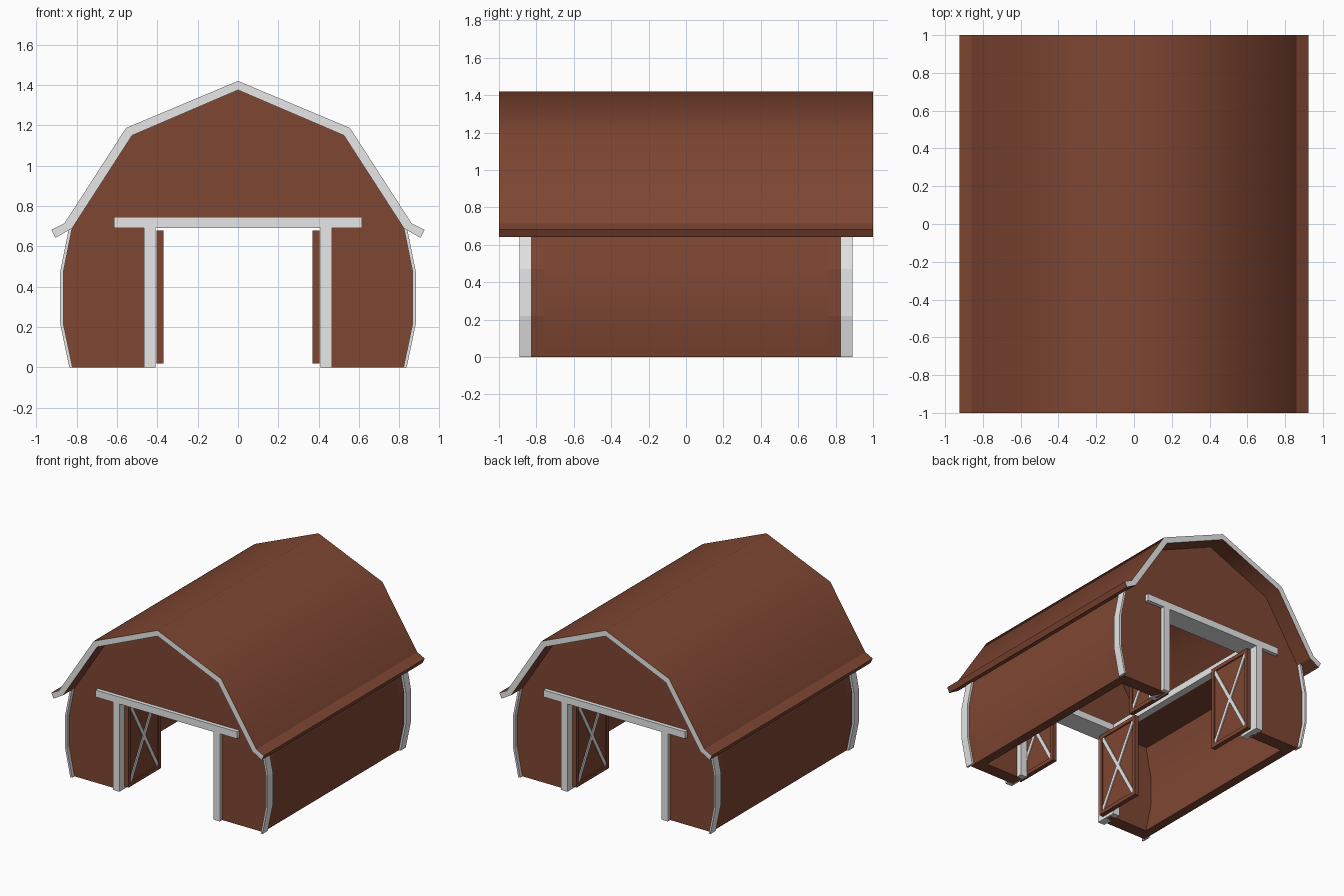
import bpy, bmesh, math
from mathutils import Matrix, Vector

if "Cube" in bpy.data.objects:
    bpy.data.objects.remove(bpy.data.objects["Cube"])


def material(name, rgb):
    m = bpy.data.materials.new(name)
    m.diffuse_color = (*rgb, 1)
    m.use_nodes = True
    m.node_tree.nodes["Principled BSDF"].inputs["Base Color"].default_value = m.diffuse_color
    return m


BROWN = material("barn brown", (0.21, 0.061, 0.032))
GREY = material("trim grey", (0.8, 0.8, 0.8))


def finish(bm, name, *mats):
    bmesh.ops.recalc_face_normals(bm, faces=bm.faces[:])
    me = bpy.data.meshes.new(name)
    bm.to_mesh(me)
    bm.free()
    for m in mats:
        me.materials.append(m)
    ob = bpy.data.objects.new(name, me)
    bpy.context.collection.objects.link(ob)
    return ob


def prism(pts, y0, y1):
    """Closed x/z profile extruded along y."""
    bm = bmesh.new()
    f = bm.faces.new([bm.verts.new((x, y0, z)) for x, z in pts])
    ext = bmesh.ops.extrude_face_region(bm, geom=[f])["geom"]
    bmesh.ops.translate(bm, vec=(0, y1 - y0, 0),
                        verts=[v for v in ext if isinstance(v, bmesh.types.BMVert)])
    bmesh.ops.recalc_face_normals(bm, faces=bm.faces[:])
    return bm


def smooth_sides(bm, is_sharp=lambda e: False, limit=50):
    for f in bm.faces:
        f.smooth = abs(f.normal.y) < 0.5
    for e in bm.edges:
        e.smooth = e.calc_face_angle(0) < math.radians(limit) and not is_sharp(e)


def add_box(bm, lo, hi, tilt=0):
    lo, hi = Vector(lo), Vector(hi)
    size = hi - lo
    bmesh.ops.create_cube(bm, size=1, matrix=Matrix.Translation((lo + hi) / 2)
                          @ Matrix.Rotation(tilt, 4, 'X')
                          @ Matrix.Diagonal((*size, 1)))


def span(a, b, s):
    return (a, b) if s > 0 else (-b, -a)


def box(name, xs, ys, zs, mat):
    bm = bmesh.new()
    add_box(bm, (xs[0], ys[0], zs[0]), (xs[1], ys[1], zs[1]))
    return finish(bm, name, mat)


def mirrored(half):
    """Half profile starting on the axis, completed across x = 0."""
    return [(-x, z) for x, z in reversed(half) if x > 0] + half


# Gambrel roof with flared eaves and grey end faces
outer = [(0, 1.42), (0.555, 1.187), (0.86, 0.715), (0.925, 0.682)]
inner = [(0, 1.375), (0.525, 1.15), (0.822, 0.69), (0.905, 0.642)]
roof = prism(mirrored(outer) + mirrored(inner)[::-1], -1, 1)
smooth_sides(roof, lambda e: all(0.8 < abs(v.co.x) < 0.88 for v in e.verts))
for f in roof.faces:
    f.material_index = 1 if abs(f.normal.y) > 0.5 else 0
finish(roof, "roof", BROWN, GREY)

# Bowed wall outline
bow = [(0.82, 0), (0.866, 0.22), (0.866, 0.47), (0.822, 0.69)]
right = bow + [(0.525, 1.15), (0, 1.375)]
gable = right + [(-x, z) for x, z in reversed(right[:-1])] + \
    [(-0.42, 0), (-0.42, 0.7), (0.42, 0.7), (0.42, 0)]


def strip(offset_out, offset_in, side):
    return [(side * (x + offset_out), z) for x, z in bow] + \
           [(side * (x - offset_in), z) for x, z in reversed(bow)]


for s, side in ((1, "right"), (-1, "left")):
    # Side walls
    wall = prism(strip(0, 0.07, s), -0.76, 0.76)
    smooth_sides(wall)
    finish(wall, side + "_wall", BROWN)
    # Loft floor and its edge beam
    box(side + "_loft_floor", span(0.46, 0.775, s), (-0.76, 0.76), (0.695, 0.735), BROWN)
    box(side + "_loft_beam", span(0.41, 0.465, s), (-0.72, 0.72), (0.69, 0.745), GREY)

for t, end in ((1, "back"), (-1, "front")):
    # Gable wall with door opening, and header trim
    finish(prism(gable, *span(0.76, 0.86, t)), end + "_wall", BROWN)
    box(end + "_header", (-0.615, 0.615), span(0.72, 0.89, t), (0.69, 0.745), GREY)
    for s, side in ((1, "right"), (-1, "left")):
        tag = f"{end}_{side}_"
        # Door post and bowed corner trim
        box(tag + "post", span(0.408, 0.465, s), span(0.72, 0.89, t), (0, 0.69), GREY)
        finish(prism(strip(0.016, 0, s), *span(0.825, 0.89, t)), tag + "corner_trim", GREY)
        # Open door: recessed panel with raised frame
        bm = bmesh.new()
        for xs, ys, zs in (((0.38, 0.395), (0.44, 0.82), (0.03, 0.67)),
                           ((0.37, 0.405), (0.43, 0.46), (0.02, 0.68)),
                           ((0.37, 0.405), (0.80, 0.83), (0.02, 0.68)),
                           ((0.37, 0.405), (0.46, 0.80), (0.02, 0.05)),
                           ((0.37, 0.405), (0.46, 0.80), (0.65, 0.68))):
            xs, ys = span(*xs, s), span(*ys, t)
            add_box(bm, (xs[0], ys[0], zs[0]), (xs[1], ys[1], zs[1]))
        finish(bm, tag + "door", BROWN)
        # Crossed braces showing on both door faces
        bm = bmesh.new()
        xs, yc = span(0.373, 0.402, s), 0.63 * t
        half = math.hypot(0.34, 0.60) / 2
        for tilt in (1, -1):
            add_box(bm, (xs[0], yc - 0.014, 0.35 - half), (xs[1], yc + 0.014, 0.35 + half),
                    tilt * math.atan2(0.34, 0.60))
        finish(bm, tag + "door_braces", GREY)
